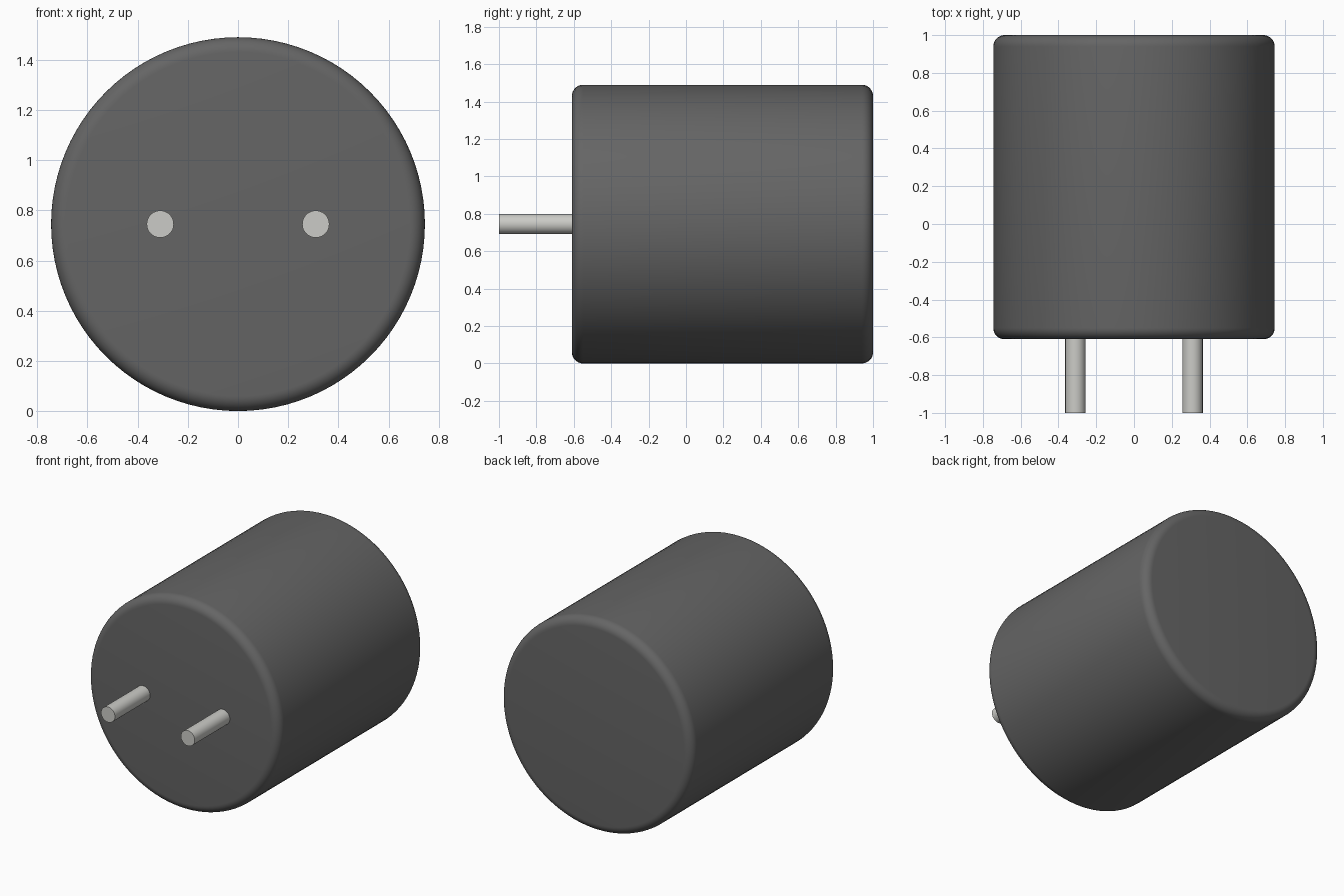
import bpy, bmesh
from math import sin, cos, pi, radians
from mathutils import Matrix, Vector

if "Cube" in bpy.data.objects:
    bpy.data.objects.remove(bpy.data.objects["Cube"])

R = 0.745            # body radius, also the axis height
FRONT, BACK = -0.61, 1.0
FILLET = 0.06


def material(name, rgb):
    m = bpy.data.materials.new(name)
    m.diffuse_color = (*rgb, 1)
    m.use_nodes = True
    m.node_tree.nodes["Principled BSDF"].inputs["Base Color"].default_value = m.diffuse_color
    return m


def lathe(name, profile, x, mat, sides):
    """Revolve (radius, y) points around a y-parallel axis at height R."""
    bm = bmesh.new()
    rings = []
    for r, y in profile:
        rings.append([bm.verts.new((r * cos(2 * pi * i / sides), y, r * sin(2 * pi * i / sides)))
                      for i in range(sides)])
    for a, b in zip(rings, rings[1:]):
        for i in range(sides):
            j = (i + 1) % sides
            bm.faces.new((a[i], a[j], b[j], b[i]))
    bm.faces.new(rings[0])
    bm.faces.new(rings[-1])
    bmesh.ops.recalc_face_normals(bm, faces=bm.faces)
    me = bpy.data.meshes.new(name)
    bm.to_mesh(me)
    bm.free()
    me.materials.append(mat)
    ob = bpy.data.objects.new(name, me)
    ob.location = (x, 0, R)
    bpy.context.collection.objects.link(ob)
    bpy.ops.object.select_all(action='DESELECT')
    ob.select_set(True)
    bpy.context.view_layer.objects.active = ob
    bpy.ops.object.shade_smooth_by_angle(angle=radians(30))
    return ob


dark = material("dark_casing", (0.13, 0.13, 0.13))
metal = material("pin_metal", (0.6, 0.6, 0.57))

# Casing with rounded rims at both ends
arc = [k * pi / 2 / 8 for k in range(9)]
front_rim = [(R - FILLET + FILLET * sin(a), FRONT + FILLET - FILLET * cos(a)) for a in arc]
back_rim = [(R - FILLET + FILLET * cos(a), BACK - FILLET + FILLET * sin(a)) for a in arc]
lathe("casing", front_rim + back_rim, 0, dark, 96)

# Two terminal pins
for side, x in (("left", -0.31), ("right", 0.31)):
    lathe(side + "_pin", [(0.054, -1.0), (0.054, FRONT + 0.01)], x, metal, 48)
